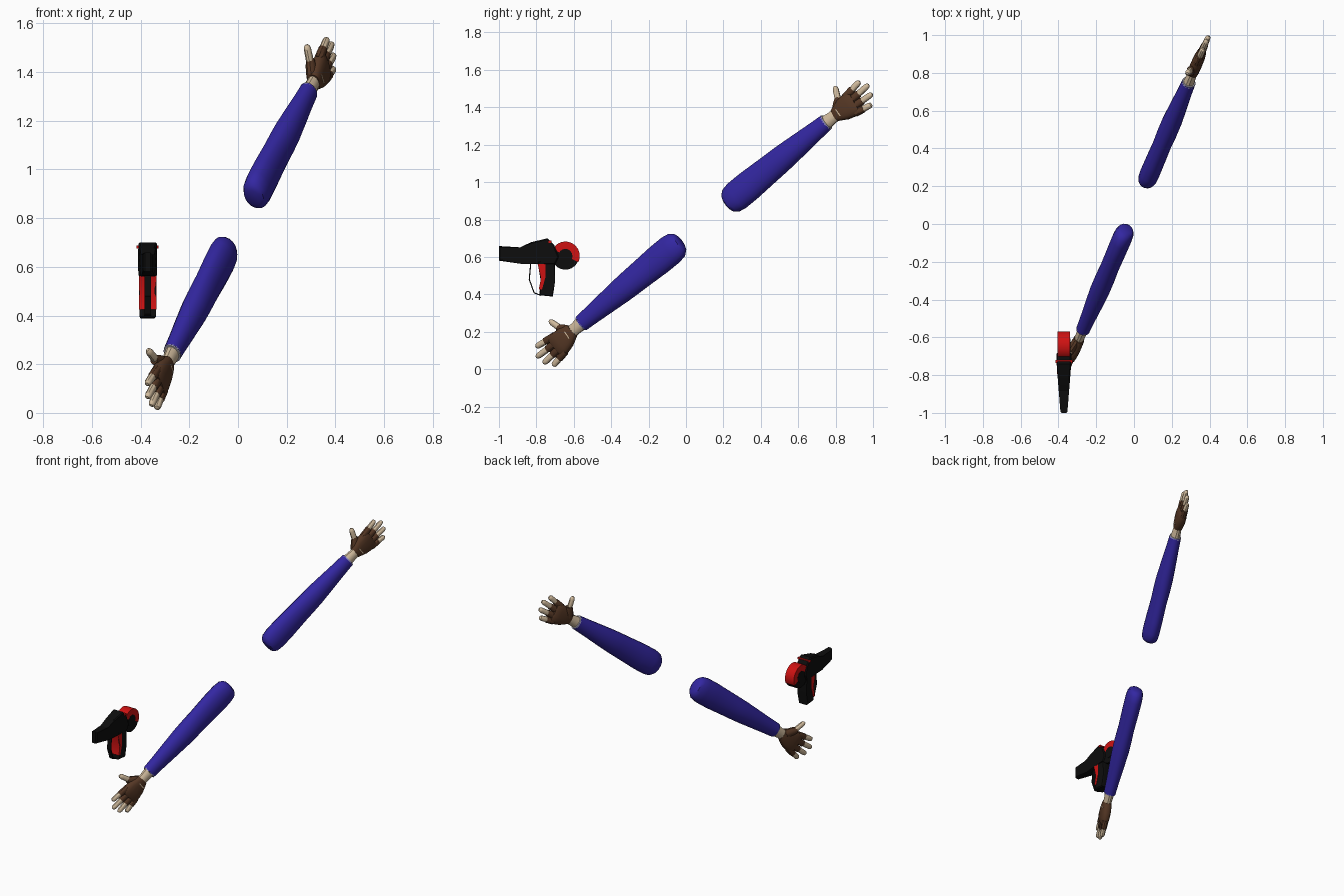
import bpy, bmesh, math
from mathutils import Vector, Matrix

cube = bpy.data.objects.get("Cube")
if cube:
    bpy.data.objects.remove(cube)


def material(name, rgb):
    m = bpy.data.materials.new(name)
    m.use_nodes = True
    m.diffuse_color = (*rgb, 1)
    m.node_tree.nodes["Principled BSDF"].inputs["Base Color"].default_value = (*rgb, 1)
    return m


BLUE = material("sleeve blue", (0.033, 0.02, 0.36))
TRIM = material("cuff grey", (0.55, 0.53, 0.62))
SKIN = material("skin tan", (0.64, 0.5, 0.34))
BROWN = material("glove brown", (0.09, 0.038, 0.018))
BLACK = material("gun black", (0.004, 0.004, 0.004))
RED = material("gun red", (0.62, 0.006, 0.006))


def finish(bm, name, mat, angle=35):
    bmesh.ops.recalc_face_normals(bm, faces=bm.faces)
    mesh = bpy.data.meshes.new(name)
    bm.to_mesh(mesh)
    bm.free()
    mesh.materials.append(mat)
    ob = bpy.data.objects.new(name, mesh)
    bpy.context.collection.objects.link(ob)
    bpy.ops.object.select_all(action="DESELECT")
    ob.select_set(True)
    bpy.context.view_layer.objects.active = ob
    bpy.ops.object.shade_smooth_by_angle(angle=math.radians(angle))
    return ob


def tube(name, mat, frame, start, end, profile, sides=12, power=1.0):
    """Loft between two points; profile rows are (fraction, width radius, thickness radius)."""
    bm = bmesh.new()
    start, end = Vector(start), Vector(end)
    along = (end - start).normalized()
    side = Vector((0, 0, 1)).cross(along).normalized()
    thick = along.cross(side)
    rings = []
    for f, wide, thin in profile:
        ring = []
        for i in range(sides):
            a = math.tau * (i + 0.5) / sides
            c, s = math.cos(a), math.sin(a)
            c = math.copysign(abs(c) ** power, c)
            s = math.copysign(abs(s) ** power, s)
            ring.append(bm.verts.new(start.lerp(end, f) + side * c * wide + thick * s * thin))
        rings.append(ring)
    for r, q in zip(rings, rings[1:]):
        for i in range(sides):
            j = (i + 1) % sides
            bm.faces.new((r[i], r[j], q[j], q[i]))
    bm.faces.new(rings[0])
    bm.faces.new(rings[-1])
    bm.transform(frame)
    return finish(bm, name, mat)


# Arms: local x runs to the fingertips, y to the thumb, z through the hand
ALONG = Vector((0.314, 0.734, 0.603)).normalized()
THICK = ALONG.cross(Vector((0, 0, 1))).normalized()
THUMB = THICK.cross(ALONG)


def arm_frame(wrist, sign):
    m = Matrix((ALONG * sign, THUMB, THICK)).transposed().to_4x4()
    m.translation = wrist
    return m


SLEEVE = [(0, .040, .028), (.012, .058, .042), (.04, .075, .050), (.1, .083, .053),
          (.22, .083, .052), (.38, .077, .050), (.5, .073, .053), (.6, .069, .053),
          (.75, .060, .047), (.9, .051, .040), (1, .046, .037)]
PALM = [(0, .036, .026), (.12, .043, .029), (.4, .060, .031), (.7, .068, .030),
        (.93, .066, .026), (1, .060, .020)]
TIP = [(0, .0175, .0165), (.75, .0165, .015), (.92, .013, .012), (1, .006, .006)]
BASE = [(0, .021, .021), (.95, .0205, .0185), (1, .018, .017)]
FINGERS = {"index": (.04, .287, .058), "middle": (.005, .318, .012),
           "ring": (-.03, .305, -.039), "little": (-.063, .268, -.083)}

for label, sign, wrist in (("left", 1, (.29, .75, 1.32)), ("right", -1, (-.27, -.56, .245))):
    fr = arm_frame(wrist, sign)
    tube(label + "_sleeve", BLUE, fr, (-.725, 0, 0), (0, 0, 0), SLEEVE, 16)
    tube(label + "_cuff_trim", TRIM, fr, (-.004, 0, 0), (.004, 0, 0),
         [(0, .0465, .0375), (1, .044, .035)], 16)
    tube(label + "_wrist", SKIN, fr, (-.02, 0, 0), (.09, -.003, 0),
         [(0, .040, .031), (.6, .034, .026), (1, .035, .024)])
    tube(label + "_glove_palm", BROWN, fr, (.062, 0, 0), (.2, -.013, 0), PALM, 16, .75)
    tube(label + "_glove_slit", SKIN, fr, (.095, -.03, .027), (.095, .015, .027),
         [(0, .004, .004), (1, .004, .004)], 4)
    for finger, (base_y, tip_x, tip_y) in FINGERS.items():
        root, tip = Vector((.165, base_y, 0)), Vector((tip_x, tip_y, 0))
        split = root.lerp(tip, .52)
        tube(f"{label}_{finger}_glove", BROWN, fr, root, split, BASE, 10)
        tube(f"{label}_{finger}_tip", SKIN, fr, root.lerp(tip, .48), tip, TIP, 10)
    tube(label + "_thumb_glove", BROWN, fr, (.082, .01, -.008), (.130, .066, -.02),
         [(0, .03, .024), (.6, .027, .022), (1, .02, .018)], 10)
    tube(label + "_thumb_tip", SKIN, fr, (.118, .052, -.018), (.148, .130, -.026), TIP, 10)


# Gun: side outlines (y, z) extruded across x
GUN_X = -.371


def plate(name, mat, outline, half, taper=False, bevel=0.0):
    bm = bmesh.new()
    sides = []
    for s in (-1, 1):
        ring = []
        for y, z in outline:
            w = half
            if taper and y < -.74:
                w = half + (.018 - half) * (-.74 - y) / .26
            ring.append(bm.verts.new((GUN_X + s * w, y, z)))
        sides.append(ring)
    a, b = sides
    caps = [bm.faces.new(a), bm.faces.new(b)]
    n = len(outline)
    for i in range(n):
        j = (i + 1) % n
        bm.faces.new((a[i], a[j], b[j], b[i]))
    if bevel:
        edges = list({e for f in caps for e in f.edges})
        bmesh.ops.bevel(bm, geom=edges, offset=bevel, segments=1, affect="EDGES")
    return finish(bm, name, mat, 25)


def arc(radius, start, end, steps):
    return [(-.645 + radius * math.cos(math.radians(start + (end - start) * i / steps)),
             .605 + radius * math.sin(math.radians(start + (end - start) * i / steps)))
            for i in range(steps + 1)]


plate("gun_body", BLACK, [(-1, .58), (-1, .658), (-.885, .645), (-.83, .678), (-.74, .70),
                          (-.705, .665), (-.68, .60), (-.70, .56), (-.875, .562)],
      .039, taper=True, bevel=.006)
plate("gun_grip", BLACK, [(-.795, .58), (-.70, .58), (-.70, .47), (-.712, .388),
                          (-.785, .395), (-.77, .47)], .034, bevel=.006)
plate("gun_grip_inlay", RED, [(-.793, .562), (-.752, .562), (-.752, .49), (-.77, .425),
                              (-.787, .425), (-.775, .49)], .036)
plate("gun_rear_disc", BLACK, arc(.073, 150, 345, 16), .032)
plate("gun_rear_hub", BLACK, arc(.038, 0, 345, 15), .034)
plate("gun_rear_band", RED, arc(.077, 150, -25, 16) + arc(.036, -25, 150, 10), .033)
plate("gun_side_button", RED, [(-.735, .675), (-.72, .675), (-.72, .687), (-.735, .687)], .045)

# Thin trigger guard as a chain of slim bars
guard = [(-.83, .565), (-.838, .48), (-.812, .408), (-.775, .394)]
for k, (p, q) in enumerate(zip(guard, guard[1:])):
    d = Vector((q[0] - p[0], q[1] - p[1])).normalized() * .003
    plate(f"trigger_guard_{k + 1}", BLACK,
          [(p[0] - d.y, p[1] + d.x), (q[0] - d.y, q[1] + d.x),
           (q[0] + d.y, q[1] - d.x), (p[0] + d.y, p[1] - d.x)], .014)
